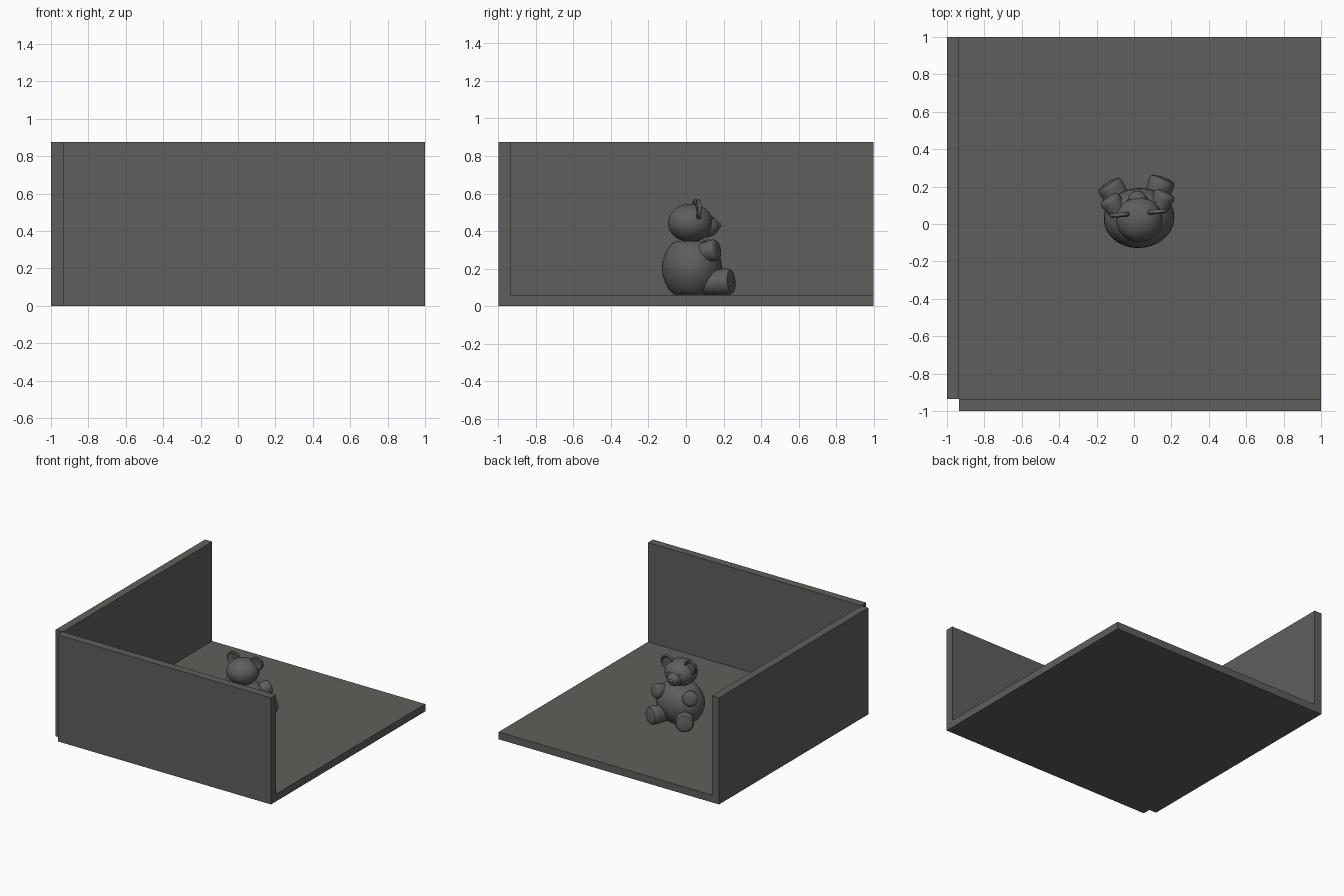
import bpy, bmesh, math
from mathutils import Matrix, Vector

if "Cube" in bpy.data.objects:
    bpy.data.objects.remove(bpy.data.objects["Cube"])

grey = bpy.data.materials.new("dark warm grey")
grey.diffuse_color = (0.118, 0.113, 0.106, 1)
grey.use_nodes = True
grey.node_tree.nodes["Principled BSDF"].inputs["Base Color"].default_value = grey.diffuse_color

# the bear sits here, turned slightly to the left
PLACE = Matrix.Translation((0.027, 0.032, 0)) @ Matrix.Rotation(math.radians(5), 4, 'Z')


def finish(name, bm, matrix=Matrix(), smooth=True):
    bmesh.ops.recalc_face_normals(bm, faces=bm.faces)
    me = bpy.data.meshes.new(name)
    bm.to_mesh(me)
    bm.free()
    me.materials.append(grey)
    ob = bpy.data.objects.new(name, me)
    bpy.context.collection.objects.link(ob)
    ob.matrix_world = matrix
    if smooth:
        bpy.ops.object.select_all(action='DESELECT')
        ob.select_set(True)
        bpy.context.view_layer.objects.active = ob
        bpy.ops.object.shade_smooth_by_angle(angle=math.radians(40))
    return ob


def box(name, lo, hi):
    bm = bmesh.new()
    bmesh.ops.create_cube(bm, size=1)
    for v in bm.verts:
        v.co = Vector([lo[i] if v.co[i] < 0 else hi[i] for i in range(3)])
    return finish(name, bm, smooth=False)


def ball(name, centre, radii):
    bm = bmesh.new()
    bmesh.ops.create_uvsphere(bm, u_segments=40, v_segments=24, radius=1)
    bmesh.ops.scale(bm, vec=radii, verts=bm.verts)
    return finish(name, bm, PLACE @ Matrix.Translation(centre))


def lathe(name, profile, matrix, steps=48, scale=(1, 1, 1)):
    """Spin (radius, height) points round z."""
    bm = bmesh.new()
    vs = [bm.verts.new((r, 0, z)) for r, z in profile]
    es = [bm.edges.new(p) for p in zip(vs, vs[1:])]
    bmesh.ops.spin(bm, geom=vs + es, axis=(0, 0, 1), cent=(0, 0, 0),
                   angle=math.tau, steps=steps)
    bmesh.ops.remove_doubles(bm, verts=bm.verts, dist=1e-4)
    bmesh.ops.scale(bm, vec=scale, verts=bm.verts)
    return finish(name, bm, PLACE @ matrix)


def along(start, end):
    d = Vector(end) - Vector(start)
    return Matrix.Translation(start) @ d.to_track_quat('Z', 'Y').to_matrix().to_4x4()


def limb(name, start, end, r0, r1):
    """Tapered limb with a softly rounded, nearly flat end."""
    n = (Vector(end) - Vector(start)).length
    lathe(name, [(0, 0), (r0, 0), (r1, n * 0.8), (r1 * 0.98, n * 0.9),
                 (r1 * 0.86, n * 0.96), (r1 * 0.5, n * 0.99), (0, n)],
          along(start, end), 36)


# floor and two walls
T = 0.065
box("floor", (-1 + T, -1 + T, 0), (1, 1, 0.06))
box("left_wall", (-1, -1 + T, 0), (-1 + T, 1, 0.875))
box("front_wall", (-1 + T, -1, 0), (1, -1 + T, 0.875))

# pear-shaped body with flat base
lathe("body", [(0, .06), (.095, .06), (.122, .085), (.143, .125), (.156, .165),
               (.16, .2), (.157, .235), (.147, .27), (.13, .305), (.108, .333),
               (.085, .346), (0, .35)], Matrix(), scale=(1.18, 1, 1))

# head, snout and nose
ball("head", (0, -0.008, 0.443), (0.124, 0.12, 0.102))
lathe("snout", [(.06, 0), (.055, .03), (.045, .05), (.028, .067), (.012, .076), (0, .078)],
      along((0, 0.07, 0.425), (0, 0.15, 0.423)), 32)
ball("nose", (0, 0.145, 0.43), (0.016, 0.012, 0.011))

for side, s in (("left", -1), ("right", 1)):
    # ear: dished disc with a rounded rim
    lathe(side + "_ear", [(0, -.008), (.036, -.008), (.046, -.012), (.054, -.006),
                          (.055, .003), (.05, .012), (.043, .012), (.036, .002), (0, .002)],
          along((s * 0.1, 0.025, 0.515), (s * 0.1, 0.125, 0.515)), 32)
    ball(side + "_eye", (s * 0.045, 0.097, 0.468), (0.009, 0.008, 0.009))
    # arms and legs point forward and outward
    limb(side + "_arm", (s * 0.085, 0.0, 0.275), (s * 0.155, 0.125, 0.302), 0.04, 0.058)
    limb(side + "_leg", (s * 0.06, 0.02, 0.118), (s * 0.15, 0.205, 0.132), 0.055, 0.071)
